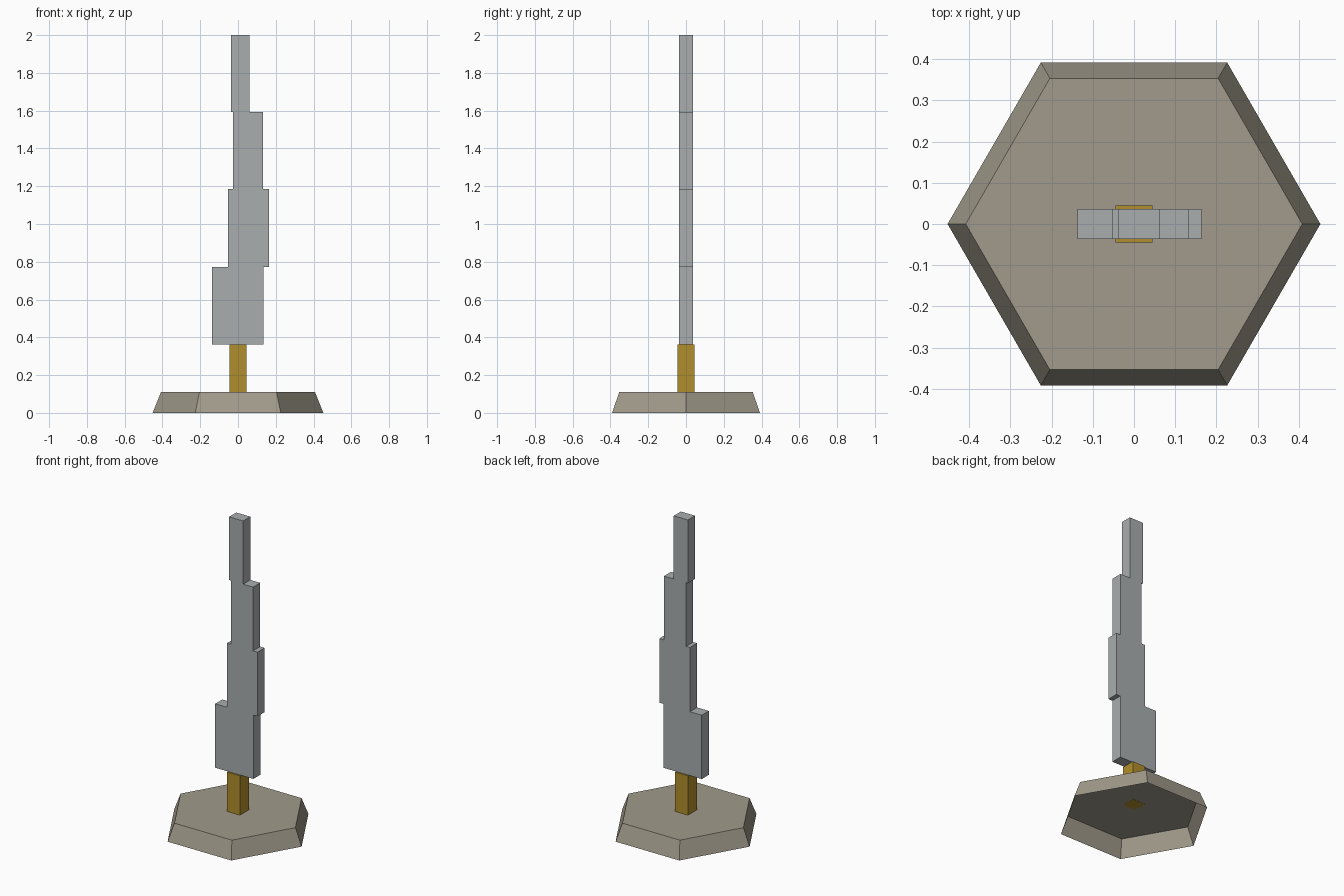
import bpy
from mathutils import Matrix, Vector
import bmesh

if "Cube" in bpy.data.objects:
    bpy.data.objects.remove(bpy.data.objects["Cube"], do_unlink=True)


def material(name, rgb):
    mat = bpy.data.materials.new(name)
    mat.use_nodes = True
    mat.diffuse_color = (*rgb, 1)
    bsdf = mat.node_tree.nodes["Principled BSDF"]
    bsdf.inputs["Base Color"].default_value = (*rgb, 1)
    bsdf.inputs["Roughness"].default_value = 0.8
    return mat


def finish(name, bm, mat):
    mesh = bpy.data.meshes.new(name)
    bm.to_mesh(mesh)
    bm.free()
    mesh.materials.append(mat)
    obj = bpy.data.objects.new(name, mesh)
    bpy.context.collection.objects.link(obj)
    return obj


def box(name, x0, x1, half_depth, z0, z1, mat):
    bm = bmesh.new()
    place = Matrix.Translation(((x0 + x1) / 2, 0, (z0 + z1) / 2))
    size = Matrix.Diagonal(Vector((x1 - x0, 2 * half_depth, z1 - z0, 1)))
    bmesh.ops.create_cube(bm, size=1, matrix=place @ size)
    return finish(name, bm, mat)


stone = material("warm stone", (0.355, 0.325, 0.257))
brass = material("dark brass", (0.44, 0.275, 0.027))
steel = material("grey steel", (0.395, 0.42, 0.43))

# Tapered hexagonal base, a hollow shell open underneath, corners on the x axis
base_height = 0.11
bm = bmesh.new()
bmesh.ops.create_cone(bm, cap_ends=True, segments=6, radius1=0.452, radius2=0.408,
                      depth=base_height, matrix=Matrix.Translation((0, 0, base_height / 2)))
corner = max(bm.verts, key=lambda v: v.co.x)
if abs(corner.co.y) > 0.01:
    bmesh.ops.rotate(bm, verts=bm.verts, cent=(0, 0, 0), matrix=Matrix.Rotation(0.5235988, 3, "Z"))
underside = [f for f in bm.faces if f.normal.z < -0.9]
bmesh.ops.delete(bm, geom=underside, context="FACES_ONLY")
finish("hexagonal_base", bm, stone)

# Square post standing on the base, its foot just showing under the top plate
levels = [0.363, 0.773, 1.185, 1.594, 2.0]
box("post", -0.045, 0.045, 0.045, base_height - 0.001, levels[0], brass)

# Stepped upright slabs, bottom to top
spans = [(-0.137, 0.134), (-0.053, 0.164), (-0.026, 0.132), (-0.038, 0.062)]
for i, (x0, x1) in enumerate(spans):
    box(f"blade_segment_{i + 1}", x0, x1, 0.036, levels[i], levels[i + 1], steel)
